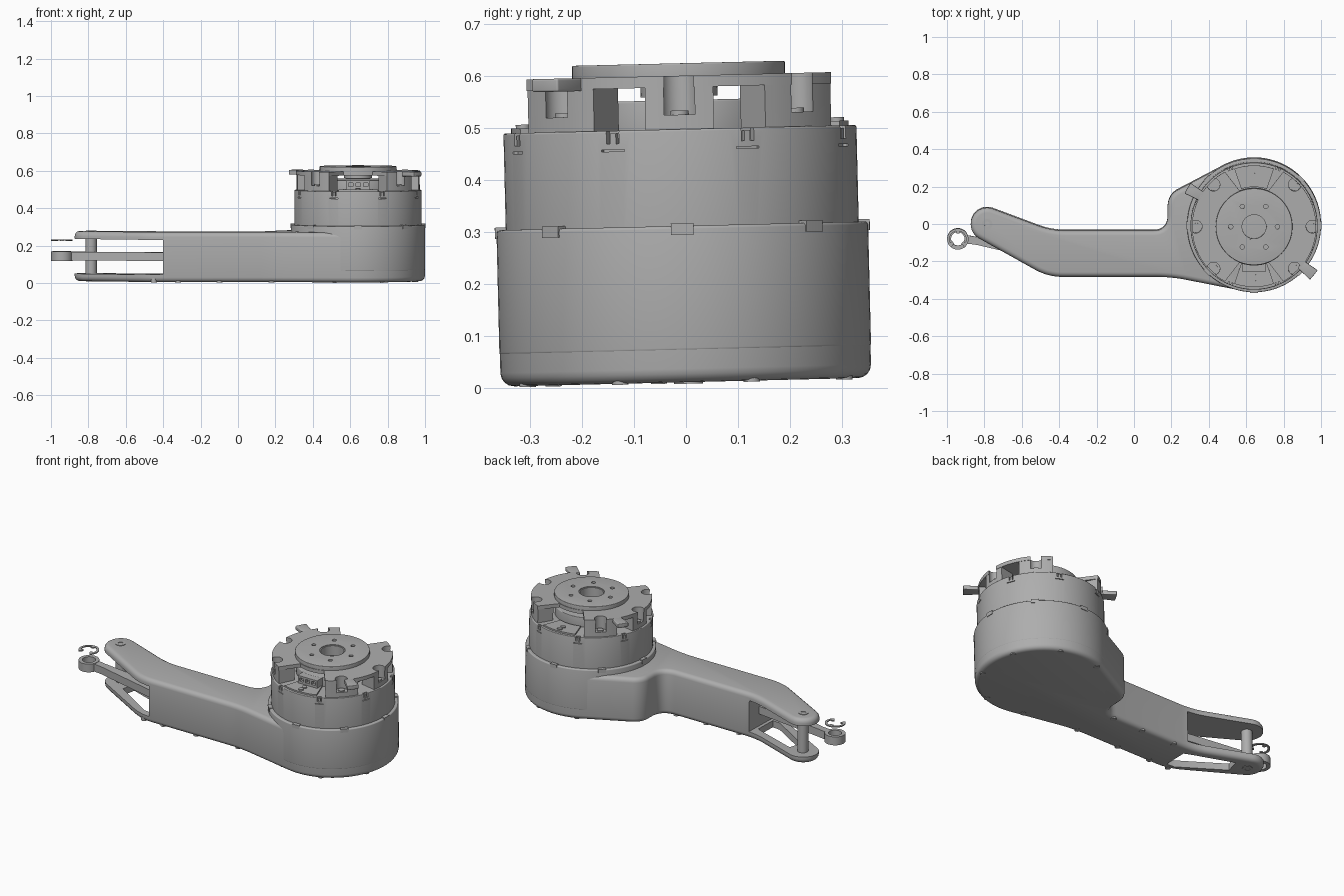
import bpy, bmesh
from math import sin, cos, radians, pi
from mathutils import Vector

if "Cube" in bpy.data.objects:
    bpy.data.objects.remove(bpy.data.objects["Cube"])

GREY = (0.42, 0.42, 0.42, 1)
mat = bpy.data.materials.new("plain grey")
mat.use_nodes = True
mat.diffuse_color = GREY
mat.node_tree.nodes["Principled BSDF"].inputs["Base Color"].default_value = GREY

HUB = (0.642, 0)      # motor axis
PIN = (-0.785, 0.005)  # fork pin axis
EYE = (-0.942, -0.076)  # link eye axis
parts, cutters = [], []


def arc(c, r, a0, a1, step=4):
    n = max(2, round(abs(a1 - a0) / step))
    angles = [radians(a0 + (a1 - a0) * i / n) for i in range(n + 1)]
    return [(c[0] + r * cos(a), c[1] + r * sin(a)) for a in angles]


def fillet(a, p, b, d, n=8):
    """Round the corner p between neighbours a and b, starting d away."""
    a, p, b = Vector(a), Vector(p), Vector(b)
    s, e = p + (a - p).normalized() * d, p + (b - p).normalized() * d
    return [tuple(s.lerp(p, t / n).lerp(p.lerp(e, t / n), t / n)) for t in range(n + 1)]


def add_prism(bm, pts, z0, z1):
    low = [bm.verts.new((x, y, z0)) for x, y in pts]
    top = [bm.verts.new((x, y, z1)) for x, y in pts]
    bm.faces.new(low[::-1])
    bm.faces.new(top)
    for i in range(len(pts)):
        j = (i + 1) % len(pts)
        bm.faces.new((low[i], low[j], top[j], top[i]))


def solid(name, prisms, bevel=0, cut=None, cutter=False):
    """Object made of extruded outlines, each given as (points, z0, z1)."""
    bm = bmesh.new()
    for p in prisms:
        add_prism(bm, *p)
    bmesh.ops.recalc_face_normals(bm, faces=bm.faces)
    me = bpy.data.meshes.new(name)
    bm.to_mesh(me)
    bm.free()
    ob = bpy.data.objects.new(name, me)
    bpy.context.collection.objects.link(ob)
    me.materials.append(mat)
    if bevel:
        m = ob.modifiers.new("round", "BEVEL")
        m.width, m.segments, m.use_clamp_overlap = bevel, 4, False
        m.limit_method, m.angle_limit = "ANGLE", radians(50)
    for c in cut or []:
        m = ob.modifiers.new("cut", "BOOLEAN")
        m.operation, m.object, m.solver = "DIFFERENCE", c, "EXACT"
    ob.hide_render = cutter
    (cutters if cutter else parts).append(ob)
    return ob


def disc(c, r, step=6):
    return arc(c, r, 0, 360 - step, step)


def sector(r0, r1, a0, a1, c=HUB):
    return arc(c, r0, a0, a1) + arc(c, r1, a1, a0)


def around(r, deg):
    return (HUB[0] + r * cos(radians(deg)), HUB[1] + r * sin(radians(deg)))


def spans(r0, r1, half, angles):
    return [sector(r0, r1, a - half, a + half) for a in angles]


EIGHT = [45 * i for i in range(8)]
BETWEEN = [a + 22.5 for a in EIGHT]
POSTS = [0, 46, 134, 180, 226, 314]

# arm and lower housing outline
front_l, front_r = (-0.46, -0.277), (0.2, -0.277)
back_r, back_l = (0.18, -0.03), (-0.44, -0.03)
tip = arc(PIN, 0.088, 70, 239, 8)
round_end = arc(HUB, 0.357, -100, 120)
shoulder = arc((0.28, 0.1), 0.1, 120, 180, 8)
outline = (tip + fillet(tip[-1], front_l, front_r, 0.08)
           + fillet(front_l, front_r, round_end[0], 0.08)
           + round_end + shoulder
           + fillet(shoulder[-1], back_r, back_l, 0.08)
           + fillet(back_r, back_l, tip[0], 0.08))

fork_gap = solid("fork_gap_cutter", [([(-1.2, -0.5), (-0.4, -0.5), (-0.4, 0.3), (-1.2, 0.3)],
                                      0.04, 0.226)], cutter=True)
fork_window = solid("fork_window_cutter", [([(-0.70, 0.01), (-0.72, -0.07), (-0.47, -0.225),
                                             (-0.42, -0.23), (-0.42, -0.09), (-0.47, -0.07)],
                                            -0.1, 0.1)], cutter=True)
solid("arm_housing", [(outline, 0, 0.267)], bevel=0.026, cut=[fork_gap, fork_window])

# raised housing rim, with the motor can seated in it
solid("housing_rim", [(disc(HUB, 0.358, 4), 0.06, 0.301)], bevel=0.006)
notches = solid("can_notch_cutter",
                [(s, 0.462, 0.6) for s in spans(0.325, 0.4, 2.2, BETWEEN)]
                + [(s, 0.447, 0.451) for s in spans(0.33, 0.4, 4, BETWEEN)], cutter=True)
solid("motor_can", [(disc(HUB, 0.34, 4), 0.2, 0.487)], bevel=0.004, cut=[notches])
solid("can_clips", [(s, 0.462, 0.482) for s in spans(0.31, 0.338, 1, BETWEEN)])
solid("rim_keys", [(s, 0.284, 0.306) for s in spans(0.32, 0.361, 3.5, EIGHT)])
solid("inner_rotor", [(disc(HUB, 0.2), 0.47, 0.543)], bevel=0.004)

# top frame: scalloped plate on posts, screw recess over each post
recess = solid("recess_cutter", [(disc(around(0.312, a), 0.034, 12), 0.515, 0.7)
                                 for a in POSTS], cutter=True)
bore = solid("bore_cutter", [(disc(HUB, 0.07), 0.55, 0.7)], cutter=True)
plate = (arc(HUB, 0.332, -62, 62) + arc(HUB, 0.208, 68, 112)
         + arc(HUB, 0.332, 118, 242) + arc(HUB, 0.208, 248, 292))
solid("top_plate", [(plate, 0.568, 0.59)], cut=[recess, bore])
for a in POSTS:
    half = 11.5 if a % 180 == 0 else 16
    solid("post", [(sector(0.235, 0.33, a - half, a + half), 0.48, 0.569)], cut=[recess])
solid("post_screws", [(disc(around(0.308, a), 0.018, 20), 0.5, 0.523) for a in POSTS])
solid("plate_ears", [(sector(0.32, 0.412, a - 4.5, a + 4.5), 0.565, 0.59) for a in (150, -39)],
      bevel=0.004)

# output hub with bolt circle
bolts = solid("bolt_cutter", [(disc(around(0.125, 60 * i), 0.012, 20), 0.595, 0.7)
                              for i in range(6)], cutter=True)
solid("output_hub", [(disc(HUB, 0.205, 4), 0.575, 0.614)], bevel=0.003, cut=[bore, bolts])
solid("bore_ring", [(sector(0.064, 0.074, 0, 359.9), 0.55, 0.61)])

# terminal pads, screws and connector in the two open windows
pads = spans(0.21, 0.325, 19, (90, 270))
solid("window_pads", [(p, 0.48, 0.496) for p in pads])
solid("pad_screws", [(disc(around(r, a), 0.014, 20), 0.49, 0.503)
                     for r in (0.27, 0.302) for a in (90, 270)])
x, y = HUB
sockets = solid("socket_cutter", [([(x + dx - 0.012, y - 0.4), (x + dx + 0.012, y - 0.4),
                                    (x + dx + 0.012, y - 0.225), (x + dx - 0.012, y - 0.225)],
                                   0.51, 0.53) for dx in (-0.04, 0, 0.04)], cutter=True)
solid("connector", [([(x - 0.065, y - 0.24), (x + 0.065, y - 0.24),
                      (x + 0.065, y - 0.15), (x - 0.065, y - 0.15)], 0.48, 0.542)], cut=[sockets])

# cover screws along the lower edge
spots = [around(0.33, a) for a in BETWEEN if a not in (157.5, 202.5)]
spots += [(sx, -0.255) for sx in (-0.45, -0.32, -0.1, 0.18)]
spots += [(sx, -0.052) for sx in (-0.32, -0.1, 0.1)]
solid("cover_screws", [(disc(p, 0.016, 20), -0.002, 0.022) for p in spots])

# fork pin
solid("fork_pin", [(disc(PIN, 0.03), 0.02, 0.24)])
solid("pin_heads", [(sector(0.014, 0.028, 0, 359.9, PIN), z, z + 0.01) for z in (-0.003, 0.26)])

# link with an eye, running into the arm
eye_hole = solid("eye_cutter", [(disc(EYE, 0.036), 0, 0.2)], cutter=True)
solid("link_eye", [(disc(EYE, 0.057), 0.11, 0.16)], cut=[eye_hole])
solid("link_rod", [([(-0.9, -0.1), (-0.84, -0.108), (-0.36, -0.22), (-0.36, -0.13),
                     (-0.84, -0.066), (-0.9, -0.055)], 0.112, 0.158)])

# open spring clip above the eye, with three inward teeth
clip = [(sector(0.044, 0.057, -50, 230, EYE), 0.216, 0.222)]
clip += [(sector(0.03, 0.046, a - 14, a + 14, EYE), 0.216, 0.222) for a in (-36, 90, 216)]
solid("spring_clip", clip)

# apply modifiers, drop cutters, set the slight lean and shading
deps = bpy.context.evaluated_depsgraph_get()
deps.update()
for ob in parts:
    me = bpy.data.meshes.new_from_object(ob.evaluated_get(deps))
    ob.modifiers.clear()
    ob.data = me
for ob in cutters:
    bpy.data.objects.remove(ob)
bpy.ops.object.select_all(action="DESELECT")
for ob in parts:
    ob.rotation_euler.x = 0.024
    ob.location.z = 0.011
    ob.select_set(True)
bpy.context.view_layer.objects.active = parts[0]
bpy.ops.object.shade_smooth_by_angle(angle=pi / 6)
